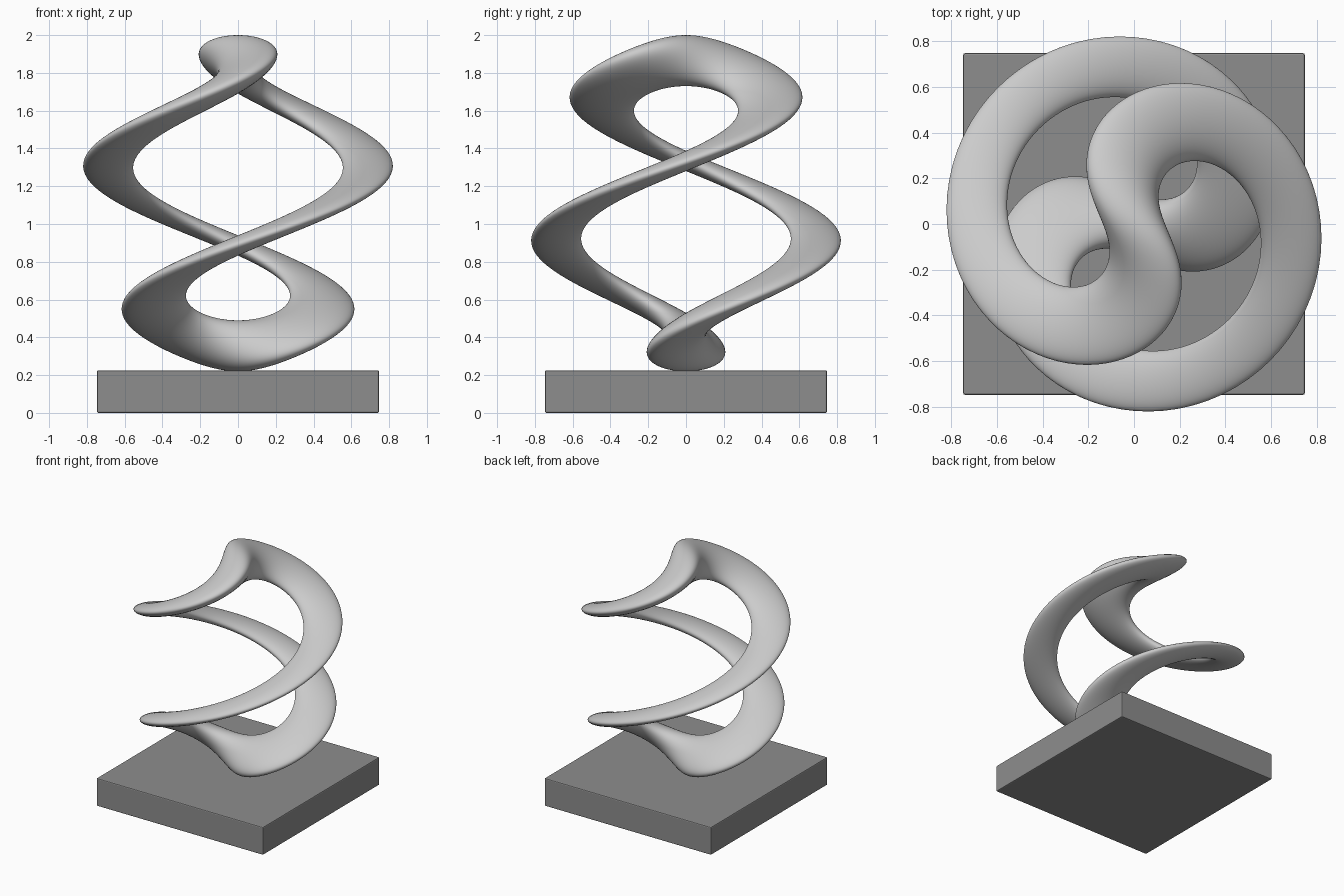
import bpy
from math import pi, sin, cos, radians

if "Cube" in bpy.data.objects:
    bpy.data.objects.remove(bpy.data.objects["Cube"])

MID_Z = 1.11        # height of the ring centre
HALF_H = 0.89       # half height of the ring
SIDE_SCALE = 0.948  # ring is slightly narrower than tall


def paint(obj, name, grey):
    mat = bpy.data.materials.new(name)
    mat.diffuse_color = (grey, grey, grey, 1)
    mat.use_nodes = True
    mat.node_tree.nodes["Principled BSDF"].inputs["Base Color"].default_value = mat.diffuse_color
    obj.data.materials.append(mat)


# Plinth with a tiny softened edge
bpy.ops.mesh.primitive_cube_add(size=1, location=(0, 0, 0.1125))
plinth = bpy.context.object
plinth.name = "plinth"
plinth.scale = (1.494, 1.494, 0.225)
bpy.ops.object.transform_apply(location=False, rotation=False, scale=True)
bevel = plinth.modifiers.new("soft_edge", 'BEVEL')
bevel.width = 0.008
bevel.segments = 2
paint(plinth, "dark_stone", 0.27)

# Upright ring, twisted one full turn about the vertical axis
bpy.ops.mesh.primitive_torus_add(major_radius=0.755, minor_radius=0.135,
                                 major_segments=256, minor_segments=64)
ring = bpy.context.object
ring.name = "twisted_ring"
for v in ring.data.vertices:
    u, z, w = v.co
    u, w = u * SIDE_SCALE, -w * SIDE_SCALE
    a = pi * z / HALF_H - radians(45)
    v.co = (u * cos(a) - w * sin(a), u * sin(a) + w * cos(a), z)
ring.location.z = MID_Z
bpy.ops.object.shade_smooth()
paint(ring, "grey_metal", 0.52)
